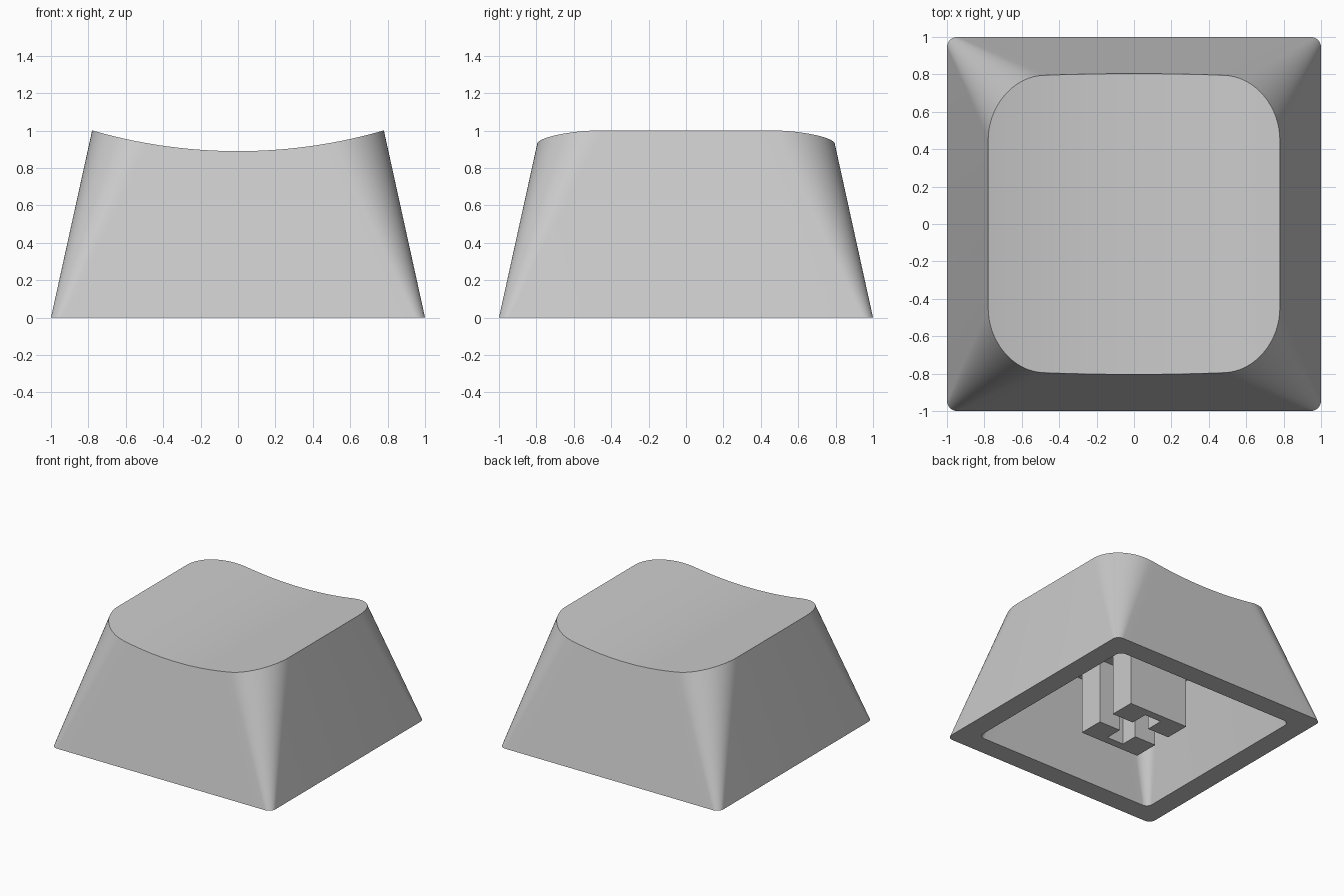
import bpy, bmesh
from math import sin, cos, pi, sqrt, radians

if "Cube" in bpy.data.objects:
    bpy.data.objects.remove(bpy.data.objects["Cube"], do_unlink=True)

grey = bpy.data.materials.new("light_grey")
grey.use_nodes = True
grey.diffuse_color = (0.6, 0.6, 0.6, 1)
grey.node_tree.nodes["Principled BSDF"].inputs["Base Color"].default_value = (0.6, 0.6, 0.6, 1)

ARC, EDGE = 16, 20  # segments per corner and along the front and back edges
SLOPE = 0.22        # inward lean of the walls per unit of height
DIP = 0.89          # lowest height of the scooped top
SCOOP_R = 2.8       # radius of the scoop


def finish(bm, name):
    bmesh.ops.recalc_face_normals(bm, faces=bm.faces)
    mesh = bpy.data.meshes.new(name)
    bm.to_mesh(mesh)
    bm.free()
    mesh.materials.append(grey)
    obj = bpy.data.objects.new(name, mesh)
    bpy.context.collection.objects.link(obj)
    return obj


def ring(half, r):
    """Rounded square: front half left to right, then its mirror back again."""
    c = half - r
    left = [(-c + r * cos(a), -c + r * sin(a))
            for a in (pi + pi / 2 * i / ARC for i in range(ARC + 1))]
    middle = [(-c + 2 * c * i / EDGE, -half) for i in range(1, EDGE)]
    right = [(-x, y) for x, y in reversed(left)]
    front = left + middle + right
    return front + [(x, -y) for x, y in reversed(front)]


def scoop(x):
    return DIP + SCOOP_R - sqrt(SCOOP_R ** 2 - x * x)


def trimmed(low, high):
    """Follow each wall line up to where it meets the scoop."""
    points = []
    for (x0, y0), (x1, y1) in zip(low, high):
        z = 1.0
        for _ in range(12):
            z = scoop(x0 + (x1 - x0) * z)
        points.append((x0 + (x1 - x0) * z, y0 + (y1 - y0) * z, z))
    return points


# Hollow cap shell: outer wall, scooped top, bottom rim, inner wall, ceiling
outer_low = ring(1.0, 0.055)
outer_high = trimmed(outer_low, ring(1.0 - SLOPE, 0.33))
ceiling = 0.75
inner_low = ring(0.83, 0.05)
inner_high = ring(0.83 - SLOPE * ceiling, 0.17)

bm = bmesh.new()
loops = [
    [bm.verts.new(p) for p in outer_high],
    [bm.verts.new((x, y, 0)) for x, y in outer_low],
    [bm.verts.new((x, y, 0)) for x, y in inner_low],
    [bm.verts.new((x, y, ceiling)) for x, y in inner_high],
]
n = len(outer_low)
for a, b in zip(loops, loops[1:]):
    for i in range(n):
        j = (i + 1) % n
        bm.faces.new((a[i], b[i], b[j], a[j]))
for loop in (loops[0], loops[-1]):
    for i in range(n // 2 - 1):
        bm.faces.new((loop[i], loop[i + 1], loop[n - 2 - i], loop[n - 1 - i]))
cap = finish(bm, "cap_shell")
cap.select_set(True)
bpy.context.view_layer.objects.active = cap
bpy.ops.object.shade_smooth_by_angle(angle=radians(30))


def prism(name, outline, z0, z1):
    bm = bmesh.new()
    face = bm.faces.new([bm.verts.new((x, y, z0)) for x, y in outline])
    top = bmesh.ops.extrude_face_region(bm, geom=[face])
    verts = [v for v in top["geom"] if isinstance(v, bmesh.types.BMVert)]
    bmesh.ops.translate(bm, verts=verts, vec=(0, 0, z1 - z0))
    return finish(bm, name)


# Stem: two C-shaped halves leaving a cross-shaped socket between them
HX, HY, SLOT, REACH, DEPTH = 0.272, 0.287, 0.076, 0.22, 0.54
half = [(-HX, SLOT), (-SLOT, SLOT), (-SLOT, REACH), (SLOT, REACH),
        (SLOT, SLOT), (HX, SLOT), (HX, HY), (-HX, HY)]
for name, s in (("back", 1), ("front", -1)):
    prism("stem_" + name, [(x, s * y) for x, y in half], 0, ceiling + 0.01)

# Roof of the socket
for name, x, y in (("wide", HX, SLOT), ("deep", SLOT, REACH)):
    prism("socket_roof_" + name, [(-x, -y), (x, -y), (x, y), (-x, y)],
          DEPTH, ceiling + 0.01)
